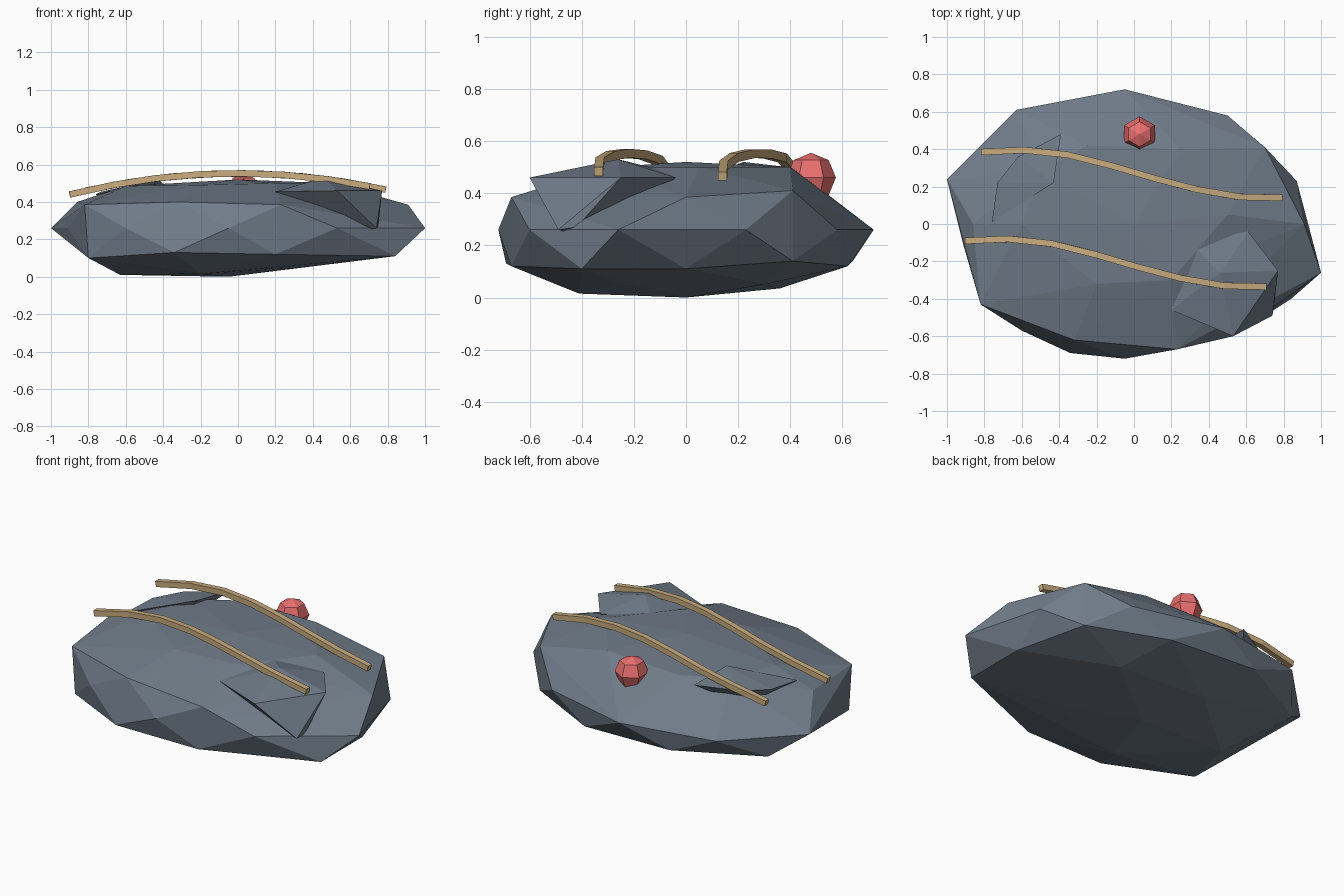
import bpy, bmesh
from mathutils import Vector

if "Cube" in bpy.data.objects:
    bpy.data.objects.remove(bpy.data.objects["Cube"])


def material(name, rgb):
    m = bpy.data.materials.new(name)
    m.diffuse_color = (*rgb, 1)
    m.use_nodes = True
    m.node_tree.nodes["Principled BSDF"].inputs["Base Color"].default_value = m.diffuse_color
    return m


stone = material("slate", (0.16, 0.20, 0.25))
tan = material("rope_tan", (0.58, 0.41, 0.21))
red = material("coral_red", (0.82, 0.16, 0.16))


def finish(bm, name, mat):
    me = bpy.data.meshes.new(name)
    bm.to_mesh(me)
    bm.free()
    ob = bpy.data.objects.new(name, me)
    me.materials.append(mat)
    bpy.context.collection.objects.link(ob)
    return ob


def hull(name, points, mat):
    """Faceted rock wrapped around a few corner points."""
    bm = bmesh.new()
    for p in points:
        bm.verts.new(p)
    r = bmesh.ops.convex_hull(bm, input=bm.verts[:])
    loose = [v for v in bm.verts if not v.link_faces]
    bmesh.ops.delete(bm, geom=loose, context='VERTS')
    bmesh.ops.recalc_face_normals(bm, faces=bm.faces[:])
    return finish(bm, name, mat)


# main boulder: underside, lower ring, widest ring, upper ring, top
underside = [(-.63, 0, .01), (-.2, -.41, .015), (.35, -.25, .05),
             (.35, .3, .05), (-.2, .36, .035), (-.05, 0, 0)]
lower = [(-.8, -.43, .10), (-.34, -.69, .13), (.2, -.67, .12), (.84, -.40, .11),
         (.84, 0, .11), (.70, .41, .14), (.25, .62, .12), (-.34, .64, .14),
         (-.82, .38, .13)]
waist = [(x, y, .26) for x, y in
         [(-1, .24), (-.63, .61), (-.05, .72), (.5, .58), (.87, .23), (1, -.26),
          (.53, -.60), (-.05, -.72), (-.6, -.57), (-.91, -.12)]]
upper = [(-.82, -.43, .385), (-.32, -.62, .40), (.23, -.67, .385), (.91, 0, .385),
         (.70, .41, .41), (-.86, 0, .40)]
top = [(-.25, .42, .49), (.25, .40, .50), (-.6, 0, .485), (.5, .05, .50),
       (-.2, -.32, .49), (.2, -.3, .50), (0, 0, .52), (-.5, .28, .487)]
hull("boulder", underside + lower + waist + upper + top, stone)

# smaller stones half sunk into the boulder
hull("front_stone", [(.53, -.60, .46), (.77, -.25, .46), (.61, -.04, .46),
                     (.20, -.46, .455), (.30, -.10, .49), (.46, -.26, .53),
                     (.74, -.49, .26), (.75, -.42, .27), (.45, -.3, .2)], stone)
hull("back_stone", [(-.76, .01, .44), (-.73, .22, .455), (-.62, .36, .47),
                    (-.39, .48, .49), (-.43, .22, .52), (-.6, .2, .3)], stone)

# two ropes: the same wavy path laid over the top twice
path = [(-.90, -.09), (-.67, -.08), (-.44, -.105), (-.20, -.165),
        (.02, -.23), (.25, -.29), (.48, -.33), (.705, -.335)]


def rope(name, dx, dy):
    bm = bmesh.new()
    pts = [Vector((x + dx, y + dy, .553 - .14 * (x + dx) ** 2)) for x, y in path]
    rings = []
    for i, p in enumerate(pts):
        t = (pts[min(i + 1, len(pts) - 1)] - pts[max(i - 1, 0)]).normalized()
        side = t.cross(Vector((0, 0, 1))).normalized()
        up = side.cross(t)
        r = .017
        rings.append([bm.verts.new(p + side * r * a + up * r * b)
                      for a, b in ((1, 1), (-1, 1), (-1, -1), (1, -1))])
    for a, b in zip(rings, rings[1:]):
        for k in range(4):
            bm.faces.new((a[k], a[(k + 1) % 4], b[(k + 1) % 4], b[k]))
    bm.faces.new(rings[0])
    bm.faces.new(rings[-1])
    bmesh.ops.recalc_face_normals(bm, faces=bm.faces[:])
    finish(bm, name, tan)


rope("front_rope", 0, 0)
rope("back_rope", .085, .475)

# red bead resting on the back edge
bpy.ops.mesh.primitive_uv_sphere_add(segments=6, ring_count=4, radius=.095,
                                     location=(.03, .48, .46))
bead = bpy.context.object
bead.name = "red_bead"
bead.data.materials.append(red)
